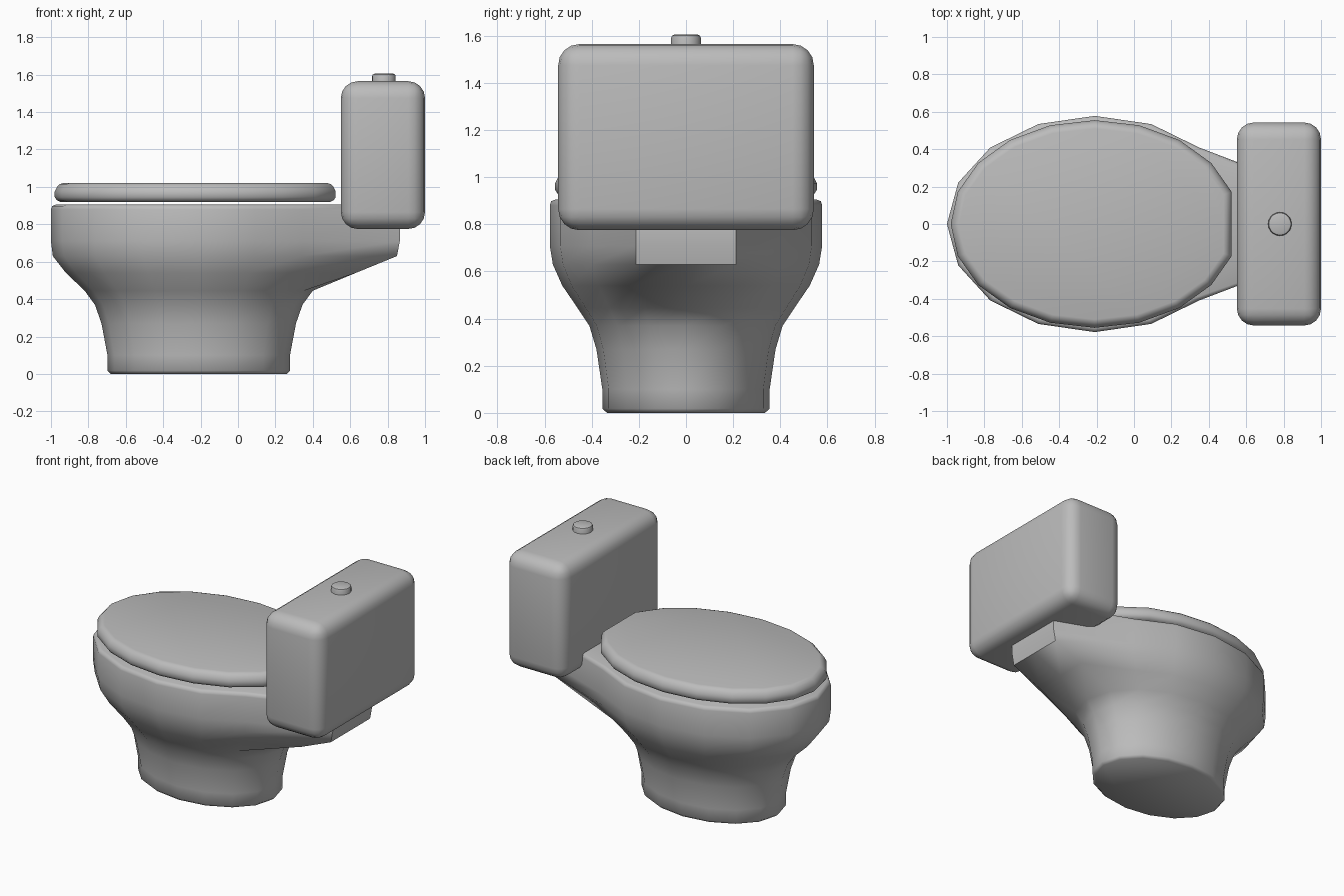
import bpy, bmesh, math

cube = bpy.data.objects.get("Cube")
if cube:
    bpy.data.objects.remove(cube, do_unlink=True)

ceramic = bpy.data.materials.new("grey_ceramic")
ceramic.use_nodes = True
GREY = (0.5, 0.5, 0.5, 1)
ceramic.diffuse_color = GREY
ceramic.node_tree.nodes["Principled BSDF"].inputs["Base Color"].default_value = GREY

CX = -0.21  # shared centre of pedestal, bowl and lid


def finish(name, bm, angle):
    bmesh.ops.recalc_face_normals(bm, faces=bm.faces)
    mesh = bpy.data.meshes.new(name)
    bm.to_mesh(mesh)
    bm.free()
    mesh.materials.append(ceramic)
    obj = bpy.data.objects.new(name, mesh)
    bpy.context.collection.objects.link(obj)
    bpy.ops.object.select_all(action='DESELECT')
    obj.select_set(True)
    bpy.context.view_layer.objects.active = obj
    bpy.ops.object.shade_smooth_by_angle(angle=math.radians(angle))
    return obj


def loft(rings):
    """Skin a stack of equal rings and cap both ends."""
    bm = bmesh.new()
    loops = [[bm.verts.new(p) for p in ring] for ring in rings]
    n = len(loops[0])
    for a, b in zip(loops, loops[1:]):
        for i in range(n):
            j = (i + 1) % n
            bm.faces.new((a[i], a[j], b[j], b[i]))
    bm.faces.new(loops[0][::-1])
    bm.faces.new(loops[-1])
    return bm


def oval(n, z, rx, ry):
    return [[CX + rx * math.cos(math.tau * i / n),
             ry * math.sin(math.tau * i / n), z] for i in range(n)]


# Bowl and pedestal: height, x radius, y radius, rear ledge position
profile = [
    (0, 0.47, 0.335, None), (0.018, 0.488, 0.355, None), (0.1, 0.488, 0.355, None),
    (0.27, 0.52, 0.38, None), (0.37, 0.555, 0.41, None), (0.445, 0.61, 0.46, None),
    (0.54, 0.71, 0.525, 0.63), (0.63, 0.78, 0.565, 0.85), (0.71, 0.79, 0.578, 0.865),
    (0.88, 0.79, 0.578, 0.865), (0.898, 0.783, 0.572, 0.858), (0.905, 0.765, 0.555, 0.84),
]
rings = []
for z, rx, ry, ledge in profile:
    ring = oval(16, z, rx, ry)
    if ledge:  # pull the three rear points back to carry the tank
        for i in (-1, 0, 1):
            ring[i][0] = ledge
            ring[i][1] = 0.212 * i
    rings.append(ring)
finish("bowl_and_pedestal", loft(rings), 50)

# Lid: oval with rounded rim and a straight hinge edge
rings = []
for z, inset in ((0.918, 0.035), (0.928, 0.012), (0.945, 0), (0.975, 0),
                 (1.0, 0.012), (1.015, 0.028), (1.02, 0.045)):
    ring = oval(20, z, 0.77 - inset, 0.555 - inset)
    ring[0][0] = ring[1][0]
    rings.append(ring)
finish("lid", loft(rings), 35)

# Tank: rounded box
bm = bmesh.new()
bmesh.ops.create_cube(bm, size=1)
for v in bm.verts:
    v.co.x = 0.775 + v.co.x * 0.45
    v.co.y *= 1.085
    v.co.z = 1.17 + v.co.z * 0.79
bmesh.ops.bevel(bm, geom=bm.edges[:], offset=0.09, segments=4,
                profile=0.5, affect='EDGES')
finish("tank", bm, 40)

# Flush button: short cylinder with a softened rim
bm = bmesh.new()
bmesh.ops.create_cone(bm, cap_ends=True, segments=20, radius1=0.063, radius2=0.063, depth=0.07)
bmesh.ops.translate(bm, verts=bm.verts, vec=(0.78, 0, 1.57))
rim = [e for e in bm.edges if all(v.co.z > 1.6 for v in e.verts)]
bmesh.ops.bevel(bm, geom=rim, offset=0.013, segments=2, profile=0.5, affect='EDGES')
finish("flush_button", bm, 40)
